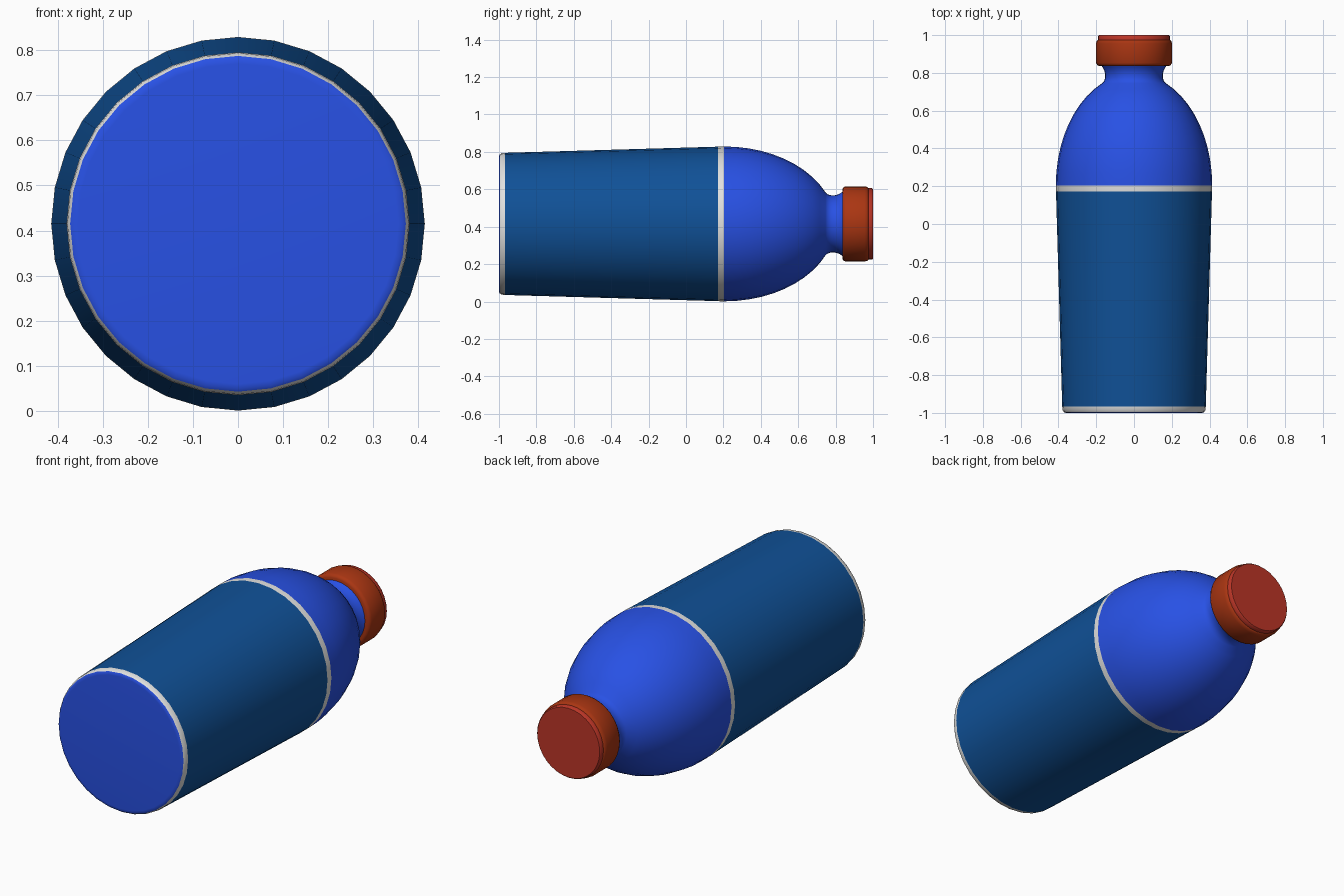
import bpy, bmesh, math

if "Cube" in bpy.data.objects:
    bpy.data.objects.remove(bpy.data.objects["Cube"])

SIDES = 32
CZ = 0.415  # height of the bottle's axis


def material(name, rgb):
    m = bpy.data.materials.new(name)
    m.diffuse_color = (*rgb, 1.0)
    m.use_nodes = True
    m.node_tree.nodes["Principled BSDF"].inputs["Base Color"].default_value = m.diffuse_color
    return m


BLUE = material("bright blue", (0.021, 0.082, 0.78))
NAVY = material("label blue", (0.005, 0.082, 0.31))
WHITE = material("white", (0.75, 0.75, 0.74))
RUST = material("rust orange", (0.40, 0.036, 0.006))
RED = material("red", (0.50, 0.036, 0.020))


def lathe(name, profile, mat):
    """Revolve (radius, y) points around the lying bottle axis."""
    bm = bmesh.new()
    rings = []
    for r, y in profile:
        if r == 0:
            rings.append([bm.verts.new((0, y, CZ))])
            continue
        rings.append([bm.verts.new((r * math.sin(2 * math.pi * i / SIDES), y,
                                    CZ + r * math.cos(2 * math.pi * i / SIDES)))
                      for i in range(SIDES)])
    for a, b in zip(rings, rings[1:]):
        for i in range(SIDES):
            j = (i + 1) % SIDES
            if len(a) == 1:
                bm.faces.new((a[0], b[j], b[i]))
            elif len(b) == 1:
                bm.faces.new((a[i], a[j], b[0]))
            else:
                bm.faces.new((a[i], a[j], b[j], b[i]))
    bmesh.ops.recalc_face_normals(bm, faces=bm.faces)
    # profiles run from base to cap, so side normals must point outward
    bm.normal_update()
    score = sum(f.normal.x * f.calc_center_median().x
                + f.normal.z * (f.calc_center_median().z - CZ) for f in bm.faces)
    if score < 0:
        bmesh.ops.reverse_faces(bm, faces=bm.faces)
    me = bpy.data.meshes.new(name)
    bm.to_mesh(me)
    bm.free()
    me.materials.append(mat)
    ob = bpy.data.objects.new(name, me)
    bpy.context.collection.objects.link(ob)
    bpy.context.view_layer.objects.active = ob
    ob.select_set(True)
    bpy.ops.object.shade_smooth_by_angle(angle=math.radians(50))
    ob.select_set(False)
    return ob


# Base disc and its white rim
lathe("base", [(0, -1.0), (0.355, -1.0), (0.366, -0.999), (0.372, -0.995)], BLUE)
lathe("base_rim", [(0.372, -0.995), (0.378, -0.986), (0.380, -0.967)], WHITE)

# Tapered label and the white band above it
lathe("label", [(0.380, -0.967), (0.413, 0.172)], NAVY)
lathe("shoulder_band", [(0.413, 0.172), (0.414, 0.188), (0.414, 0.204)], WHITE)

# Elliptical shoulder flowing into a waisted neck
dome = [(0.414 * math.cos(t), 0.204 + 0.593 * math.sin(t))
        for t in (math.radians(66 * i / 10) for i in range(11))]
neck = [(0.158, 0.757), (0.153, 0.775), (0.153, 0.795),
        (0.158, 0.815), (0.167, 0.830), (0.175, 0.842)]
lathe("shoulder_and_neck", dome + neck, BLUE)

# Cap with rounded edges, and its raised top disc
lathe("cap", [(0.15, 0.836), (0.184, 0.836), (0.194, 0.840), (0.201, 0.853),
              (0.201, 0.955), (0.198, 0.968), (0.192, 0.975), (0.18, 0.975)], RUST)
lathe("cap_top", [(0.191, 0.973), (0.191, 0.994), (0.186, 1.0), (0, 1.0)], RED)
